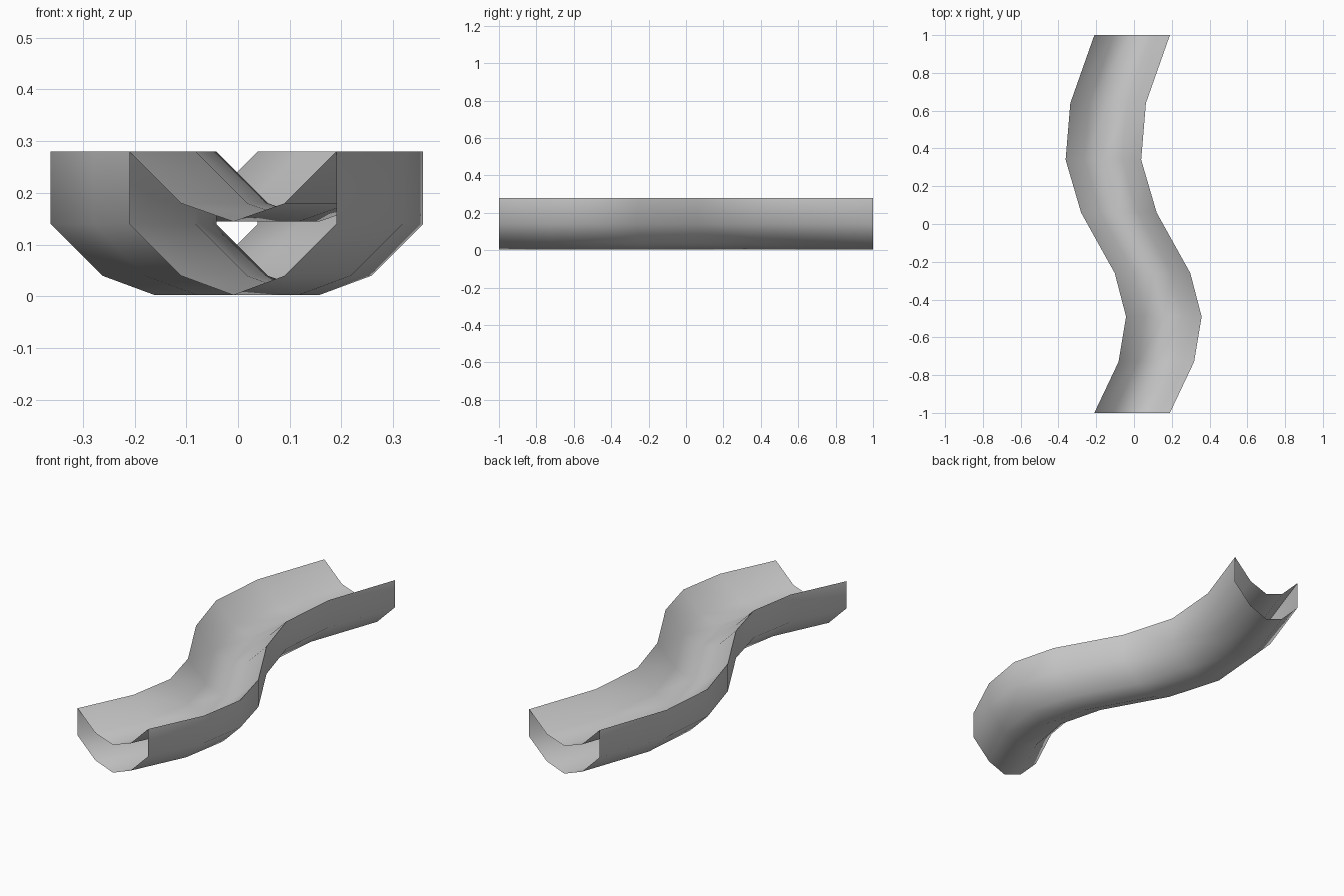
import bpy
import bmesh

old = bpy.data.objects.get("Cube")
if old:
    bpy.data.objects.remove(old, do_unlink=True)

grey = bpy.data.materials.new("plain_grey")
grey.use_nodes = True
colour = (0.6, 0.6, 0.6, 1)
grey.diffuse_color = colour
grey.node_tree.nodes["Principled BSDF"].inputs["Base Color"].default_value = colour

# Winding centre line, as (x, y) stations from front to back
path = [(-0.01, -1), (0.118, -0.73), (0.158, -0.49), (0.098, -0.26),
        (-0.08, 0.06), (-0.162, 0.34), (-0.137, 0.64), (-0.01, 1)]

# Cross-section: trough floor from left to right, then the outer hull back
floor = [(-0.2, 0.28), (-0.1, 0.18), (0, 0.145), (0.1, 0.18), (0.2, 0.28)]
hull = [(0.2, 0.14), (0.1, 0.04), (0, 0.003), (-0.1, 0.04), (-0.2, 0.14)]
section = floor + hull

# Loft the hollow, open-ended channel along the path
bm = bmesh.new()
rings = [[bm.verts.new((cx + x, cy, z)) for x, z in section] for cx, cy in path]
count = len(section)
for a, b in zip(rings, rings[1:]):
    for i in range(count):
        j = (i + 1) % count
        bm.faces.new((a[i], a[j], b[j], b[i]))
bm.normal_update()
# Keep the two top rims crisp
for e in bm.edges:
    e.smooth = not all(v.co.z > 0.27 for v in e.verts)
for f in bm.faces:
    f.smooth = True

mesh = bpy.data.meshes.new("winding_channel")
bm.to_mesh(mesh)
bm.free()
mesh.materials.append(grey)
channel = bpy.data.objects.new("winding_channel", mesh)
bpy.context.collection.objects.link(channel)
